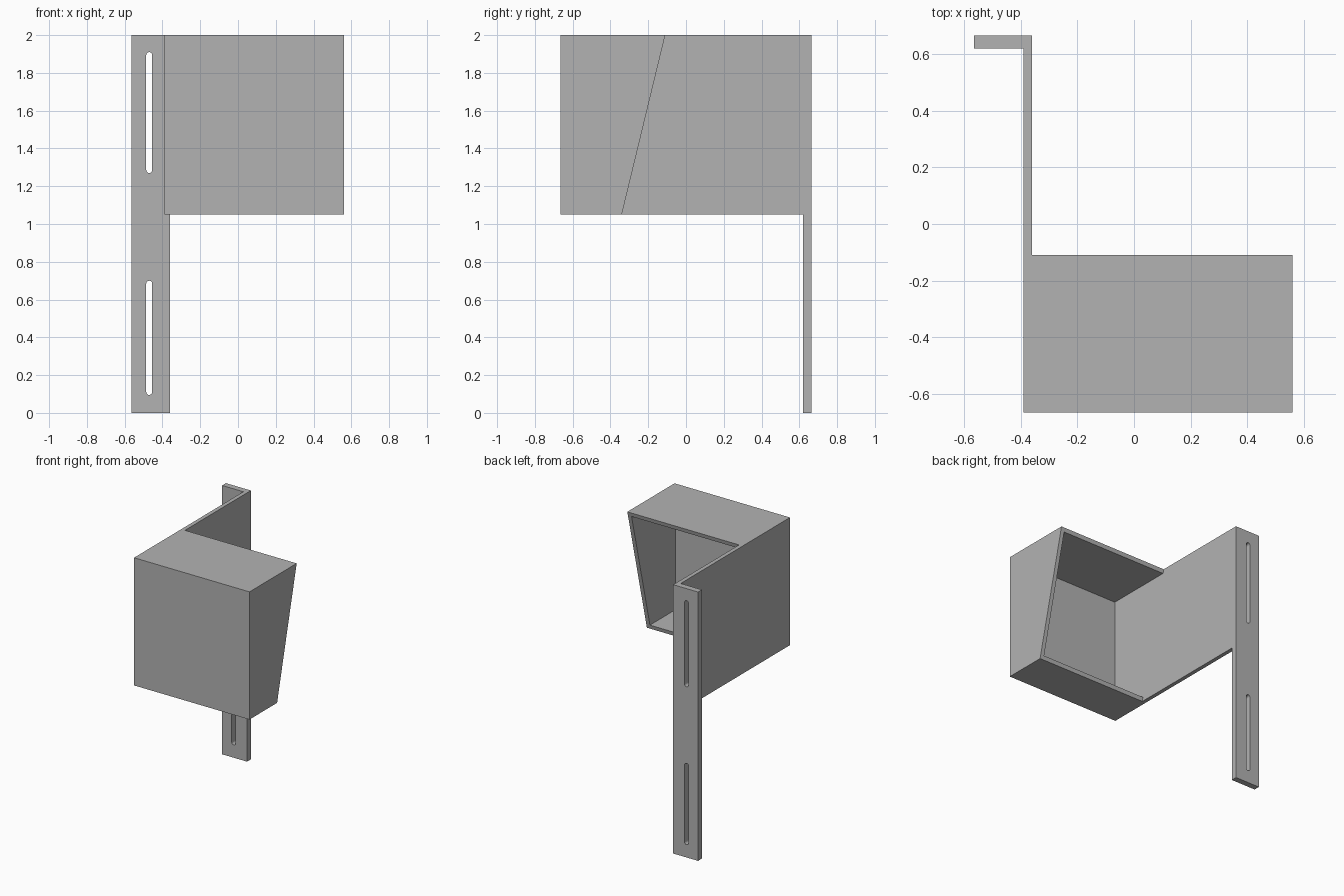
import bpy, bmesh, math
from mathutils import Vector

cube = bpy.data.objects.get("Cube")
if cube:
    bpy.data.objects.remove(cube, do_unlink=True)

grey = bpy.data.materials.new("plain_grey")
grey.use_nodes = True
grey.diffuse_color = (0.45, 0.45, 0.45, 1)
grey.node_tree.nodes["Principled BSDF"].inputs["Base Color"].default_value = grey.diffuse_color

LEFT, RIGHT, FRONT, BACK = -0.39, 0.56, -0.665, 0.665
BOTTOM, TOP, WALL = 1.05, 2.0, 0.03
STRIP_LEFT, STRIP_FRONT = -0.565, 0.62


def prism(name, points, offset):
    """Extrude a flat outline along the offset vector."""
    bm = bmesh.new()
    face = bm.faces.new([bm.verts.new(p) for p in points])
    moved = bmesh.ops.extrude_face_region(bm, geom=[face])["geom"]
    bmesh.ops.translate(bm, vec=Vector(offset),
                        verts=[g for g in moved if isinstance(g, bmesh.types.BMVert)])
    bmesh.ops.recalc_face_normals(bm, faces=bm.faces)
    mesh = bpy.data.meshes.new(name)
    bm.to_mesh(mesh)
    bm.free()
    mesh.materials.append(grey)
    obj = bpy.data.objects.new(name, mesh)
    bpy.context.collection.objects.link(obj)
    return obj


def box(name, x0, x1, y0, y1, z0, z1):
    return prism(name, [(x0, y0, z0), (x1, y0, z0), (x1, y1, z0), (x0, y1, z0)], (0, 0, z1 - z0))


def cut(target, cutter):
    cutter.hide_render = True
    mod = target.modifiers.new(cutter.name, "BOOLEAN")
    mod.operation, mod.solver, mod.object = "DIFFERENCE", "EXACT", cutter
    bpy.context.view_layer.objects.active = target
    bpy.ops.object.modifier_apply(modifier=mod.name)
    bpy.data.objects.remove(cutter, do_unlink=True)


# Blank: hood block with the mounting strip along its back corner
plan = [(STRIP_LEFT, STRIP_FRONT), (LEFT, STRIP_FRONT), (LEFT, FRONT),
        (RIGHT, FRONT), (RIGHT, BACK), (STRIP_LEFT, BACK)]
bracket = prism("hood_bracket", [(x, y, 0) for x, y in plan], (0, 0, TOP))

# Slanted rear opening, leaving the long side panel
def slant(z):
    return -0.11 + (z - TOP) * 0.23 / (TOP - BOTTOM)

inner = LEFT + WALL
cut(bracket, prism("rear_cutter", [(inner, slant(-0.2), -0.2), (inner, 1, -0.2),
                                   (inner, 1, 2.2), (inner, slant(2.2), 2.2)], (2, 0, 0)))

# Clear everything below the hood except the strip
cut(bracket, box("underside_cutter", -1, 1, -1, STRIP_FRONT, -0.5, BOTTOM))

# Hollow inside of the hood
cut(bracket, box("cavity_cutter", inner, RIGHT - WALL, FRONT + WALL, 0.3,
                 BOTTOM + WALL, TOP - WALL))

# Round-ended mounting slots
slot_x, radius, steps = -0.47, 0.016, 8
for low, high in ((0.095, 0.70), (1.27, 1.91)):
    outline = []
    for centre, start in ((high - radius, 0), (low + radius, math.pi)):
        for i in range(steps + 1):
            a = start + math.pi * i / steps
            outline.append((slot_x + radius * math.cos(a), 0.5, centre + radius * math.sin(a)))
    cut(bracket, prism("slot_cutter", outline, (0, 0.3, 0)))
